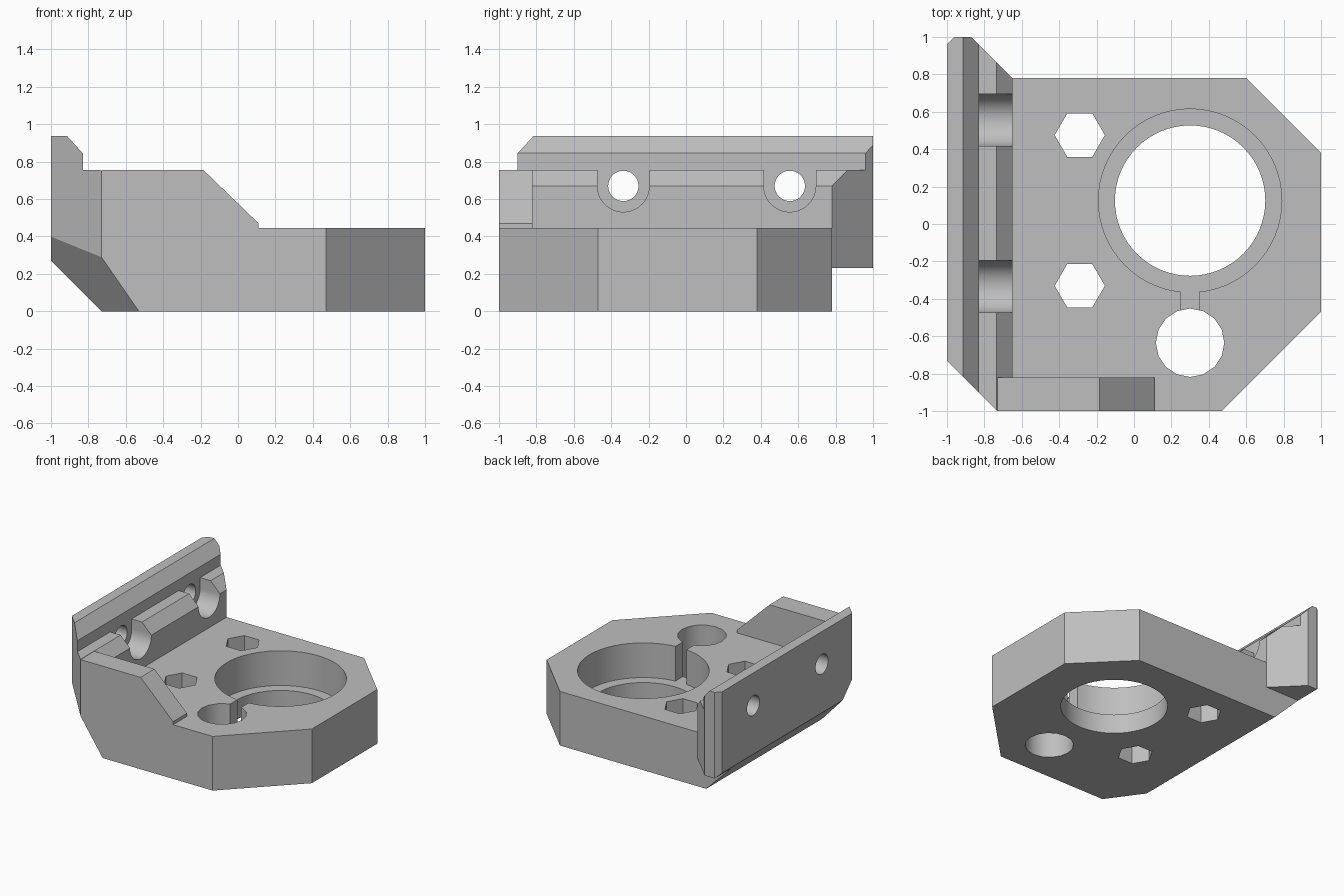
import bpy, bmesh, math
from mathutils import Matrix, Vector

cube = bpy.data.objects.get("Cube")
if cube:
    bpy.data.objects.remove(cube, do_unlink=True)

grey = bpy.data.materials.new("plain grey")
grey.use_nodes = True
colour = (0.52, 0.52, 0.52, 1)
grey.diffuse_color = colour
grey.node_tree.nodes["Principled BSDF"].inputs["Base Color"].default_value = colour


def add_object(name, bm):
    bmesh.ops.recalc_face_normals(bm, faces=bm.faces)
    mesh = bpy.data.meshes.new(name)
    bm.to_mesh(mesh)
    bm.free()
    mesh.materials.append(grey)
    obj = bpy.data.objects.new(name, mesh)
    bpy.context.collection.objects.link(obj)
    return obj


def prism(name, outline, low, high, axis="z"):
    """Extrude an outline: xy along z, or xz along y."""
    bm = bmesh.new()
    place = (lambda a, b: (a, b, low)) if axis == "z" else (lambda a, b: (a, low, b))
    face = bm.faces.new([bm.verts.new(place(a, b)) for a, b in outline])
    moved = bmesh.ops.extrude_face_region(bm, geom=[face])["geom"]
    step = Vector((0, 0, high - low)) if axis == "z" else Vector((0, high - low, 0))
    bmesh.ops.translate(bm, vec=step, verts=[v for v in moved if isinstance(v, bmesh.types.BMVert)])
    return add_object(name, bm)


def box(name, x0, x1, y0, y1, z0, z1):
    return prism(name, [(x0, y0), (x1, y0), (x1, y1), (x0, y1)], z0, z1)


def cylinder(name, centre, radius, length, sides=64, along_x=False):
    bm = bmesh.new()
    turn = Matrix.Rotation(math.pi / 2, 4, "Y" if along_x else "Z")
    bmesh.ops.create_cone(bm, cap_ends=True, segments=sides, radius1=radius, radius2=radius,
                          depth=length, matrix=Matrix.Translation(centre) @ turn)
    return add_object(name, bm)


def combine(target, tool, operation):
    """Apply a boolean and discard the tool."""
    mod = target.modifiers.new(operation, "BOOLEAN")
    mod.object, mod.operation, mod.solver = tool, operation, "EXACT"
    bpy.context.view_layer.objects.active = target
    bpy.ops.object.modifier_apply(modifier=mod.name)
    bpy.data.objects.remove(tool, do_unlink=True)


# Upright wall with its stepped, chamfered profile, trimmed to its plan
wall = prism("mounting_bracket",
             [(-1, .27), (-.73, 0), (-.65, 0), (-.65, .67), (-.735, .755), (-.83, .755),
              (-.83, .845), (-.915, .938), (-1, .938)], -1.1, 1.1, "y")
plan = prism("wall_plan",
             [(-1, -.73), (-.73, -1), (-.6, -1), (-.6, .73), (-.65, .78), (-.87, 1),
              (-.96, 1), (-1, .96)], -.1, 1.1)
combine(wall, plan, "INTERSECT")
combine(wall, box("overhang_cut", -1.1, -.5, .78, 1.1, -.1, .23), "DIFFERENCE")

# Base plate and front rib
plate = prism("base_plate", [(-.7, -1), (.47, -1), (1, -.47), (1, .38), (.6, .78), (-.7, .78)],
              0, .445)
combine(wall, plate, "UNION")
rib = prism("front_rib", [(-.73, 0), (.11, 0), (.11, .47), (-.185, .755), (-.73, .755)],
            -1, -.82, "y")
combine(wall, rib, "UNION")

# Sloping cut under the front corner
normal = Vector((-.78, -.56, -.54)).normalized()
bm = bmesh.new()
bmesh.ops.create_cube(bm, size=2, matrix=Matrix.Translation(Vector((-.53, -1, 0)) + normal)
                      @ normal.to_track_quat("Z", "Y").to_matrix().to_4x4())
combine(wall, add_object("corner_cut", bm), "DIFFERENCE")

# Bolt holes with open-topped recesses
for y in (-.335, .555):
    combine(wall, cylinder("bolt_hole", (-.9, y, .67), .081, .5, 48, True), "DIFFERENCE")
    combine(wall, cylinder("bolt_recess", (-.63, y, .67), .139, .4, 48, True), "DIFFERENCE")
    combine(wall, box("recess_slot", -.83, -.5, y - .139, y + .139, .67, .83), "DIFFERENCE")

# Hexagonal nut holes
for y in (-.33, .475):
    hexagon = [(-.29 + .134 * math.cos(i * math.pi / 3), y + .134 * math.sin(i * math.pi / 3))
               for i in range(6)]
    combine(wall, prism("nut_hole", hexagon, -.2, .7), "DIFFERENCE")

# Large stepped bore, small hole and the slot joining them
combine(wall, cylinder("through_bore", (.3, .125, .2), .402, 1), "DIFFERENCE")
combine(wall, cylinder("upper_bore", (.3, .125, .66), .49, 1), "DIFFERENCE")
combine(wall, cylinder("small_hole", (.3, -.635, .2), .183, 1, 16), "DIFFERENCE")
combine(wall, box("joining_slot", .25, .35, -.5, -.3, .16, .7), "DIFFERENCE")

# Smooth bores, crisp edges
bpy.ops.object.select_all(action="DESELECT")
wall.select_set(True)
bpy.context.view_layer.objects.active = wall
bpy.ops.object.shade_smooth_by_angle(angle=math.radians(30))
